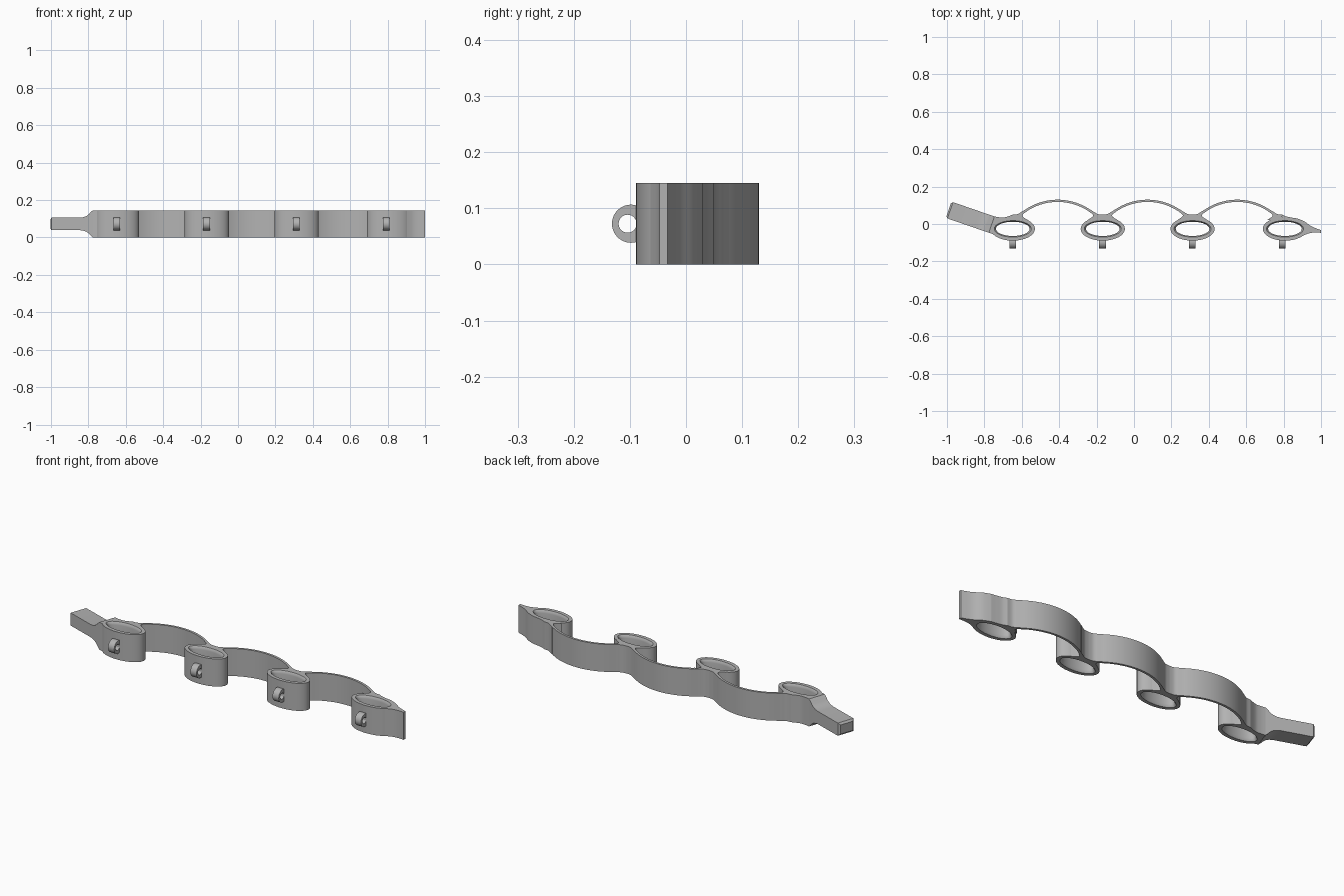
import bpy, bmesh
from math import sin, cos, pi, radians, sqrt
from mathutils import Vector

cube = bpy.data.objects.get("Cube")
if cube:
    bpy.data.objects.remove(cube)

H = 0.145                                   # height of the band
PITCH = 0.48                                # ring spacing
RING_X = [-0.648, -0.167, 0.313, 0.807]
JOINT_X = [-0.648 + PITCH * i for i in range(4)]
RING_Y = -0.026

grey = bpy.data.materials.new("plain_grey")
grey.use_nodes = True
grey.diffuse_color = (0.45, 0.45, 0.45, 1)
grey.node_tree.nodes["Principled BSDF"].inputs["Base Color"].default_value = grey.diffuse_color


def finish(name, bm):
    bmesh.ops.recalc_face_normals(bm, faces=bm.faces)
    mesh = bpy.data.meshes.new(name)
    bm.to_mesh(mesh)
    bm.free()
    mesh.materials.append(grey)
    obj = bpy.data.objects.new(name, mesh)
    bpy.context.collection.objects.link(obj)
    bpy.ops.object.select_all(action='DESELECT')
    obj.select_set(True)
    bpy.context.view_layer.objects.active = obj
    bpy.ops.object.shade_smooth_by_angle(angle=radians(32))
    return obj


def loft(name, loops, closed=False, caps=False):
    """Skin a list of equal-length point loops."""
    bm = bmesh.new()
    rows = [[bm.verts.new(p) for p in loop] for loop in loops]
    pairs = list(zip(rows, rows[1:])) + ([(rows[-1], rows[0])] if closed else [])
    for a, b in pairs:
        for i in range(len(a)):
            j = (i + 1) % len(a)
            bm.faces.new((a[i], a[j], b[j], b[i]))
    if caps:
        bm.faces.new(rows[0])
        bm.faces.new(rows[-1])
    return finish(name, bm)


def prism(name, plan):
    """Full-height part from a plan outline."""
    return loft(name, [[(x, y, z) for x, y in plan] for z in (0, H)], caps=True)


def ellipse(cx, rx, ry, start=0, end=360, n=64):
    steps = [radians(start + (end - start) * i / n) for i in range(n + 1)]
    return [(cx + rx * cos(a), RING_Y + ry * sin(a)) for a in steps]


def smooth_path(pts, n=6):
    """Catmull-Rom curve through plan points."""
    p = [Vector(q) for q in [pts[0]] + pts + [pts[-1]]]
    out = []
    for a, b, c, d in zip(p, p[1:], p[2:], p[3:]):
        for i in range(n):
            t = i / n
            v = 0.5 * (2 * b + (c - a) * t + (2 * a - 5 * b + 4 * c - d) * t * t
                       + (3 * b - a - 3 * c + d) * t ** 3)
            out.append((v.x, v.y))
    return out + [tuple(pts[-1])]


# Oval rings with a softened rim round the opening
for k, cx in enumerate(RING_X):
    sections = [(0.118, 0.063, 0), (0.118, 0.063, H), (0.099, 0.044, H),
                (0.093, 0.040, H - 0.006), (0.090, 0.038, H - 0.016),
                (0.090, 0.038, 0.016), (0.093, 0.040, 0.006), (0.099, 0.044, 0)]
    loops = [[(x, y, z) for x, y in ellipse(cx, rx, ry)[:-1]] for rx, ry, z in sections]
    loft(f"ring_{k + 1}", loops, closed=True)

# Thin arched links between neighbouring rings
for k in range(3):
    mid = JOINT_X[k] + PITCH / 2

    def arc(r, half):
        xs = [half * (i / 16 - 1) for i in range(33)]
        return [(mid + x, -0.18 + sqrt(r * r - x * x)) for x in xs]
    prism(f"link_{k + 1}", arc(0.31, 0.19) + arc(0.298, 0.187)[::-1])

# Filleted saddles joining links to rings
top = [(0, 0.050), (0.025, 0.053), (0.045, 0.064), (0.065, 0.0765)]
under = [(0.075, 0.067), (0.056, 0.054), (0.052, 0.041), (0.080, 0.021)]
half = smooth_path(top) + smooth_path(under) + [(0.04, 0.02), (0, 0.026)]
for k, jx in enumerate(JOINT_X):
    for side, missing in ((1, 3), (-1, 0)):
        if k != missing:
            word = "left" if side > 0 else "right"
            prism(f"saddle_{k + 1}_{word}", [(jx + side * x, y) for x, y in half])

# Pointed end beyond the last ring
tip_top = smooth_path([(0.792, 0.050), (0.815, 0.040), (0.845, 0.034), (0.872, 0.030)])
tip_side = smooth_path([(0.872, 0.030), (0.91, 0.014), (0.95, -0.013), (1.0, -0.033)])
tip_low = smooth_path([(1.0, -0.047), (0.965, -0.046), (0.935, -0.050), (0.90, -0.064)])
prism("pointed_end", tip_top + tip_side[1:] + tip_low
      + ellipse(RING_X[3], 0.108, 0.053, -35, 97, 32))

# Tail bar: narrow block that flares to full height at the first ring
origin = Vector((-0.991, 0.076, H / 2))
along = Vector((0.945, -0.326, 0)).normalized()
across = Vector((-along.y, along.x, 0))
up = Vector((0, 0, 1))
bar = [(0, 0.036, 0.024), (0.009, 0.046, 0.0335), (0.17, 0.046, 0.0335),
       (0.19, 0.046, 0.036), (0.207, 0.046, 0.042), (0.22, 0.046, 0.051),
       (0.23, 0.046, 0.062), (0.243, 0.046, H / 2)]
loft("tail_bar", [[origin + along * s + across * (w * a) + up * (h * b)
                   for a, b in ((-1, -1), (1, -1), (1, 1), (-1, 1))]
                  for s, w, h in bar], caps=True)

# Full-height collar between the tail bar and the first ring
end = origin + along * 0.243
back, front = end + across * 0.046, end - across * 0.046
collar = smooth_path([(back.x, back.y), (-0.72, 0.036), (-0.69, 0.036), (-0.648, 0.050)])
prism("tail_collar", collar + ellipse(RING_X[0], 0.108, 0.053, 90, 222, 32)
      + [(front.x, front.y)])

# Eyelets on the front of every ring
for k, jx in enumerate(JOINT_X):
    def circle(r, y, x):
        return [(x, y + r * cos(2 * pi * i / 40), 0.0725 + r * sin(2 * pi * i / 40))
                for i in range(40)]
    a, b = jx - 0.018, jx + 0.018
    loft(f"eyelet_{k + 1}", [circle(0.034, -0.098, a), circle(0.034, -0.098, b),
                             circle(0.016, -0.104, b), circle(0.016, -0.104, a)], closed=True)
